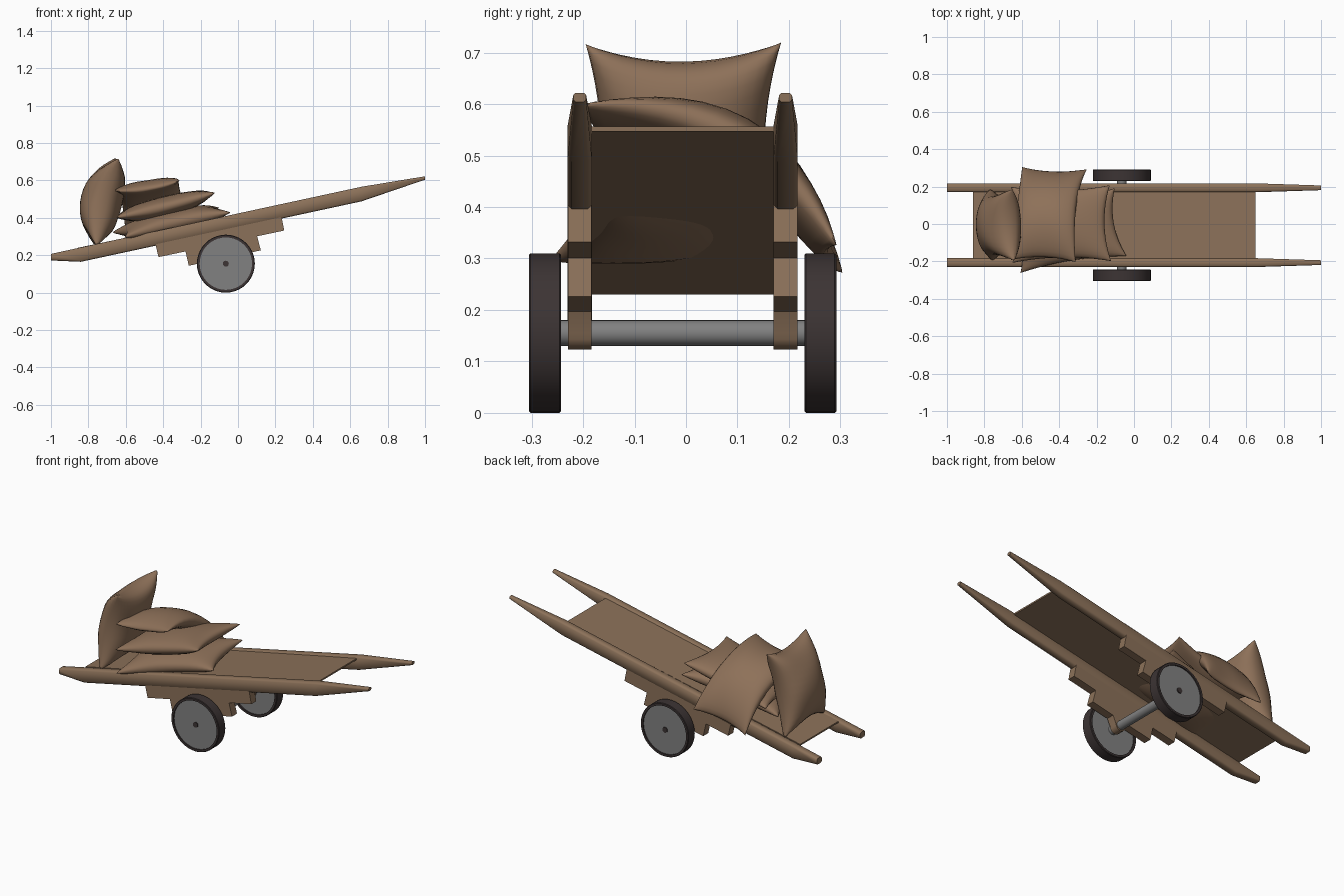
import bpy, bmesh, math
from mathutils import Matrix, Vector, Euler

old = bpy.data.objects.get("Cube")
if old:
    bpy.data.objects.remove(old, do_unlink=True)


def material(name, rgb):
    m = bpy.data.materials.new(name)
    m.use_nodes = True
    m.diffuse_color = (*rgb, 1)
    m.node_tree.nodes["Principled BSDF"].inputs["Base Color"].default_value = (*rgb, 1)
    return m


WOOD = material("brown wood", (0.26, 0.165, 0.10))
SACK = material("brown sackcloth", (0.27, 0.165, 0.10))
TYRE = material("dark rubber", (0.045, 0.034, 0.034))
METAL = material("grey metal", (0.22, 0.22, 0.22))
MID = -0.0065           # middle of the cart across its width
AXLE = (-0.065, 0.155)  # x, z of the axle


def finish(name, bm, mat, smooth=None):
    bmesh.ops.recalc_face_normals(bm, faces=bm.faces)
    me = bpy.data.meshes.new(name)
    bm.to_mesh(me)
    bm.free()
    ob = bpy.data.objects.new(name, me)
    bpy.context.collection.objects.link(ob)
    me.materials.append(mat)
    if smooth:
        bpy.ops.object.select_all(action='DESELECT')
        ob.select_set(True)
        bpy.context.view_layer.objects.active = ob
        bpy.ops.object.shade_smooth_by_angle(angle=math.radians(smooth))
    return ob


def loft(name, rings, mat, closed=False, smooth=40):
    """Skin a row of rings; close it into a loop or cap both ends."""
    bm = bmesh.new()
    rows = [[bm.verts.new(p) for p in ring] for ring in rings]
    pairs = list(zip(rows, rows[1:])) + ([(rows[-1], rows[0])] if closed else [])
    for a, b in pairs:
        for i in range(len(a)):
            j = (i + 1) % len(a)
            bm.faces.new((a[i], a[j], b[j], b[i]))
    if not closed:
        bm.faces.new(rows[0])
        bm.faces.new(rows[-1])
    return finish(name, bm, mat, smooth)


def prism(name, outline, y, half, mat, smooth=None):
    """Extrude an x-z outline across the width."""
    return loft(name, [[(x, y + s * half, z) for x, z in outline] for s in (-1, 1)],
                mat, smooth=smooth)


def lathe(name, profile, y, mat, closed=False, sides=40):
    """Turn (radius, y) points around the axle line."""
    turn = [2 * math.pi * k / sides for k in range(sides)]
    rings = [[(AXLE[0] + r * math.cos(t), y + d, AXLE[1] + r * math.sin(t)) for t in turn]
             for r, d in profile]
    return loft(name, rings, mat, closed)


def sack(name, loc, rot, hx, hy, thick, pinch, bow_x=0.0, bow_y=0.0, n=18):
    """Stuffed pillow with pointed corners and bowed middle."""
    bm = bmesh.new()
    place = Matrix.Translation(loc) @ Euler([math.radians(a) for a in rot]).to_matrix().to_4x4()
    for side in (-1, 1):
        grid = []
        for i in range(n + 1):
            u = -math.cos(math.pi * i / n)
            row = []
            for j in range(n + 1):
                v = -math.cos(math.pi * j / n)
                fu, fv = max(0, 1 - u * u), max(0, 1 - v * v)
                crease = 1 + 0.05 * math.sin(7 * u + 3 * v) * (1 - fu * fv)
                z = side * thick * (fu * fv) ** 0.42 * crease
                z += bow_x * fu + bow_y * fv
                p = Vector((hx * u * (1 - pinch * fv), hy * v * (1 - pinch * fu), z))
                row.append(bm.verts.new(place @ p))
            grid.append(row)
        for i in range(n):
            for j in range(n):
                bm.faces.new((grid[i][j], grid[i + 1][j], grid[i + 1][j + 1], grid[i][j + 1]))
    bmesh.ops.remove_doubles(bm, verts=bm.verts, dist=0.0004)
    return finish(name, bm, SACK, 75)


# Deck boards
prism("deck", [(-0.86, 0.23), (0.65, 0.547), (0.65, 0.556), (-0.86, 0.239)],
      MID, 0.178, WOOD)

# Shaft stations: x, bottom z, top z, half width
STATIONS = [(-1, 0.172, 0.207, 0.0235), (-0.84, 0.165, 0.242, 0.0235),
            (0.66, 0.488, 0.566, 0.0235), (1, 0.604, 0.622, 0.0125)]


def shaft_ring(x, lo, hi, w, y):
    c = min(0.008, 0.25 * (hi - lo))
    return [(x, y - w + c, lo), (x, y + w - c, lo), (x, y + w, lo + c), (x, y + w, hi - c),
            (x, y + w - c, hi), (x, y - w + c, hi), (x, y - w, hi - c), (x, y - w, lo + c)]


cx, cz = AXLE
for side, label in ((-1, "right"), (1, "left")):
    y = MID + side * 0.2
    loft(label + "_shaft", [shaft_ring(*s, y) for s in STATIONS], WOOD, smooth=50)

    # Stepped blocks carrying the axle
    prism(label + "_upper_block", [(-0.425, 0.19), (0.247, 0.332), (0.23, 0.42), (-0.445, 0.275)],
          y, 0.0232, WOOD)
    prism(label + "_lower_block", [(-0.263, 0.144), (0.122, 0.226), (0.1, 0.31), (-0.283, 0.23)],
          y, 0.0232, WOOD)
    curve = [(cx + 0.032 * math.cos(a), cz + 0.032 * math.sin(a))
             for a in (math.pi * (1 + k / 8) for k in range(9))]
    prism(label + "_axle_holder", [(cx - 0.06, 0.2)] + curve + [(cx + 0.06, 0.215)],
          y, 0.0232, WOOD, smooth=30)

    # Wheel: tyre, disc and hub
    wy = MID + side * 0.2675
    lathe(label + "_tyre", [(0.14, -0.031), (0.152, -0.031), (0.155, -0.028), (0.155, 0.028),
                            (0.152, 0.031), (0.14, 0.031)], wy, TYRE, closed=True)
    lathe(label + "_wheel_disc", [(0.142, -0.024), (0.142, 0.024)], wy, METAL)
    lathe(label + "_hub", [(0.016, -0.012), (0.016, 0.029)] if side > 0
          else [(0.016, -0.029), (0.016, 0.012)], wy, TYRE, sides=12)

# Axle
lathe("axle", [(0.025, -0.25), (0.025, 0.25)], MID, METAL, sides=24)

# Sacks: three stacked, one standing at the low end
sack("bottom_sack", (-0.355, -0.035, 0.375), (4, -13, 9), 0.295, 0.185, 0.062, 0.13, bow_x=0.008)
sack("middle_sack", (-0.39, 0.0, 0.468), (0, -14, 1), 0.272, 0.203, 0.056, 0.12, bow_x=-0.01)
sack("top_sack", (-0.455, 0.05, 0.435), (-29, -9, -2), 0.175, 0.285, 0.056, 0.09, bow_y=0.095)
sack("standing_sack", (-0.705, -0.005, 0.487), (2, -76, 0), 0.238, 0.19, 0.112, 0.17, bow_x=0.025)
